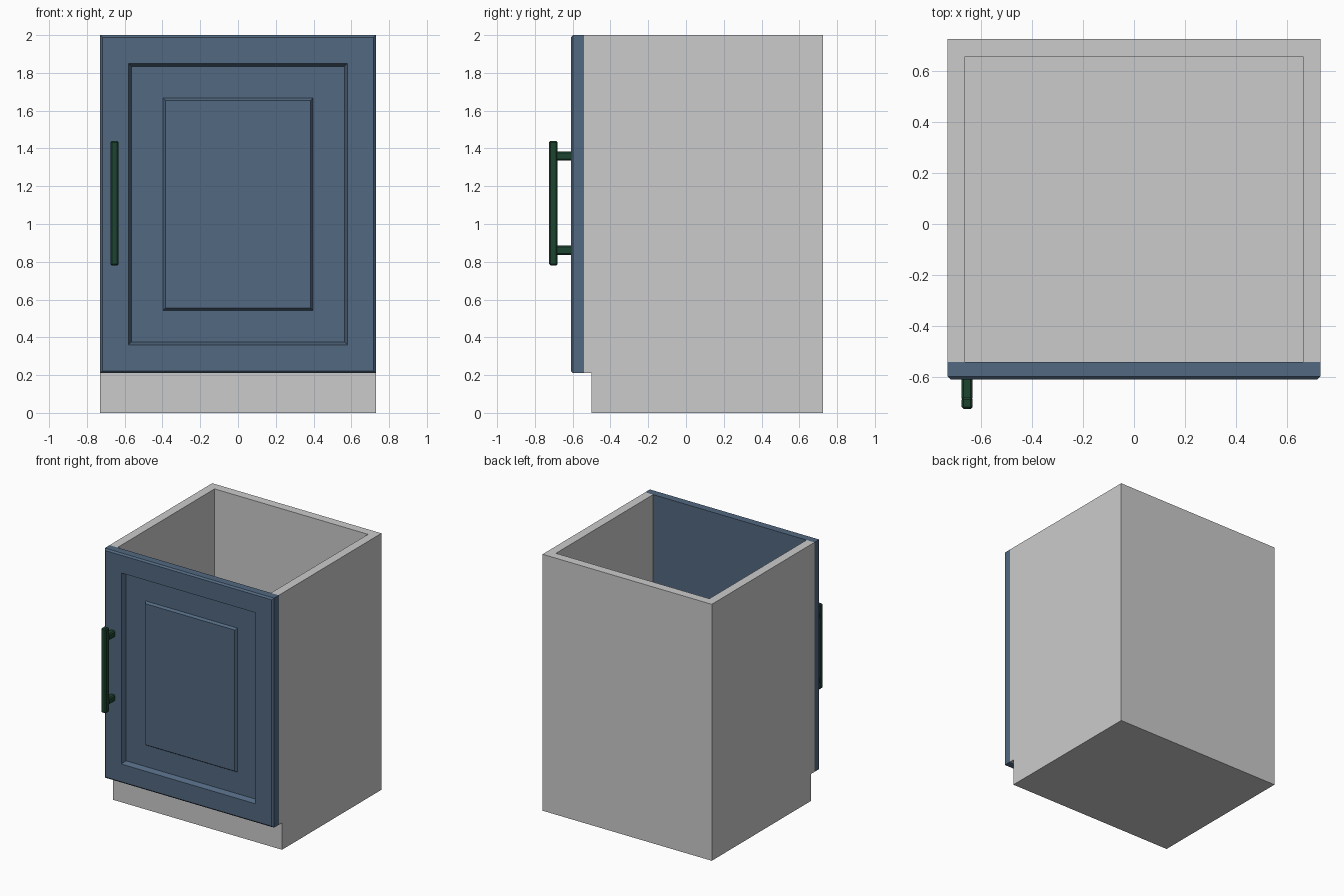
import bpy, bmesh
from mathutils import Vector

if "Cube" in bpy.data.objects:
    bpy.data.objects.remove(bpy.data.objects["Cube"])

W, FRONT, BACK, TOP = 0.73, -0.54, 0.725, 2.0
KICK, WALL = 0.21, 0.068


def material(name, color):
    m = bpy.data.materials.new(name)
    m.diffuse_color = (*color, 1)
    m.use_nodes = True
    m.node_tree.nodes["Principled BSDF"].inputs["Base Color"].default_value = m.diffuse_color
    return m


def add_object(name, bm, mat=None):
    bmesh.ops.recalc_face_normals(bm, faces=bm.faces)
    me = bpy.data.meshes.new(name)
    bm.to_mesh(me)
    bm.free()
    ob = bpy.data.objects.new(name, me)
    bpy.context.collection.objects.link(ob)
    if mat:
        me.materials.append(mat)
    return ob


def box(name, lo, hi, mat=None, bevel=0):
    lo, hi = Vector(lo), Vector(hi)
    bm = bmesh.new()
    bmesh.ops.create_cube(bm, size=1)
    for v in bm.verts:
        v.co = (lo + hi) / 2 + v.co * (hi - lo)
    if bevel:
        bmesh.ops.bevel(bm, geom=bm.edges[:], offset=bevel, segments=1,
                        affect='EDGES', profile=0.5)
    return add_object(name, bm, mat)


blue = material("door_blue", (0.085, 0.14, 0.22))
green = material("handle_green", (0.012, 0.06, 0.03))

# Carcass: side profile with toe kick, extruded across and hollowed out
bm = bmesh.new()
profile = [(-0.5, 0), (BACK, 0), (BACK, TOP), (FRONT, TOP), (FRONT, KICK), (-0.5, KICK)]
side = bm.faces.new([bm.verts.new((-W, y, z)) for y, z in profile])
ext = bmesh.ops.extrude_face_region(bm, geom=[side])
bmesh.ops.translate(bm, vec=(2 * W, 0, 0),
                    verts=[g for g in ext["geom"] if isinstance(g, bmesh.types.BMVert)])
carcass = add_object("cabinet_carcass", bm)

cutter = box("interior_cutter", (-W + WALL, FRONT - 0.2, KICK + WALL),
             (W - WALL, BACK - WALL, TOP + 0.2))
cutter.hide_render = True
cut = carcass.modifiers.new("hollow", 'BOOLEAN')
cut.operation, cut.solver, cut.object = 'DIFFERENCE', 'EXACT', cutter
bpy.context.view_layer.objects.active = carcass
bpy.ops.object.modifier_apply(modifier=cut.name)
bpy.data.objects.remove(cutter)

# Door: nested rectangles (inset from edge, y) bridged into a panelled front
rings = [(0, FRONT), (0, -0.598), (0.012, -0.61), (0.15, -0.61),
         (0.165, -0.572), (0.333, -0.572), (0.345, -0.59)]
bm = bmesh.new()
loops = []
for i, y in rings:
    x, z0, z1 = W - i, KICK + i, TOP - i
    loops.append([bm.verts.new(p) for p in
                  ((-x, y, z0), (x, y, z0), (x, y, z1), (-x, y, z1))])
for a, b in zip(loops, loops[1:]):
    for k in range(4):
        n = (k + 1) % 4
        bm.faces.new((a[k], a[n], b[n], b[k]))
bm.faces.new(loops[0])
bm.faces.new(loops[-1])
add_object("door", bm, blue)

# Handle: upright bar on two posts
HX, HW = -0.654, 0.022
box("handle_bar", (HX - HW, -0.725, 0.78), (HX + HW, -0.68, 1.44), green, 0.008)
for label, z in (("lower", 0.86), ("upper", 1.36)):
    box(f"handle_post_{label}", (HX - HW, -0.69, z - 0.025),
        (HX + HW, -0.6, z + 0.025), green, 0.008)
